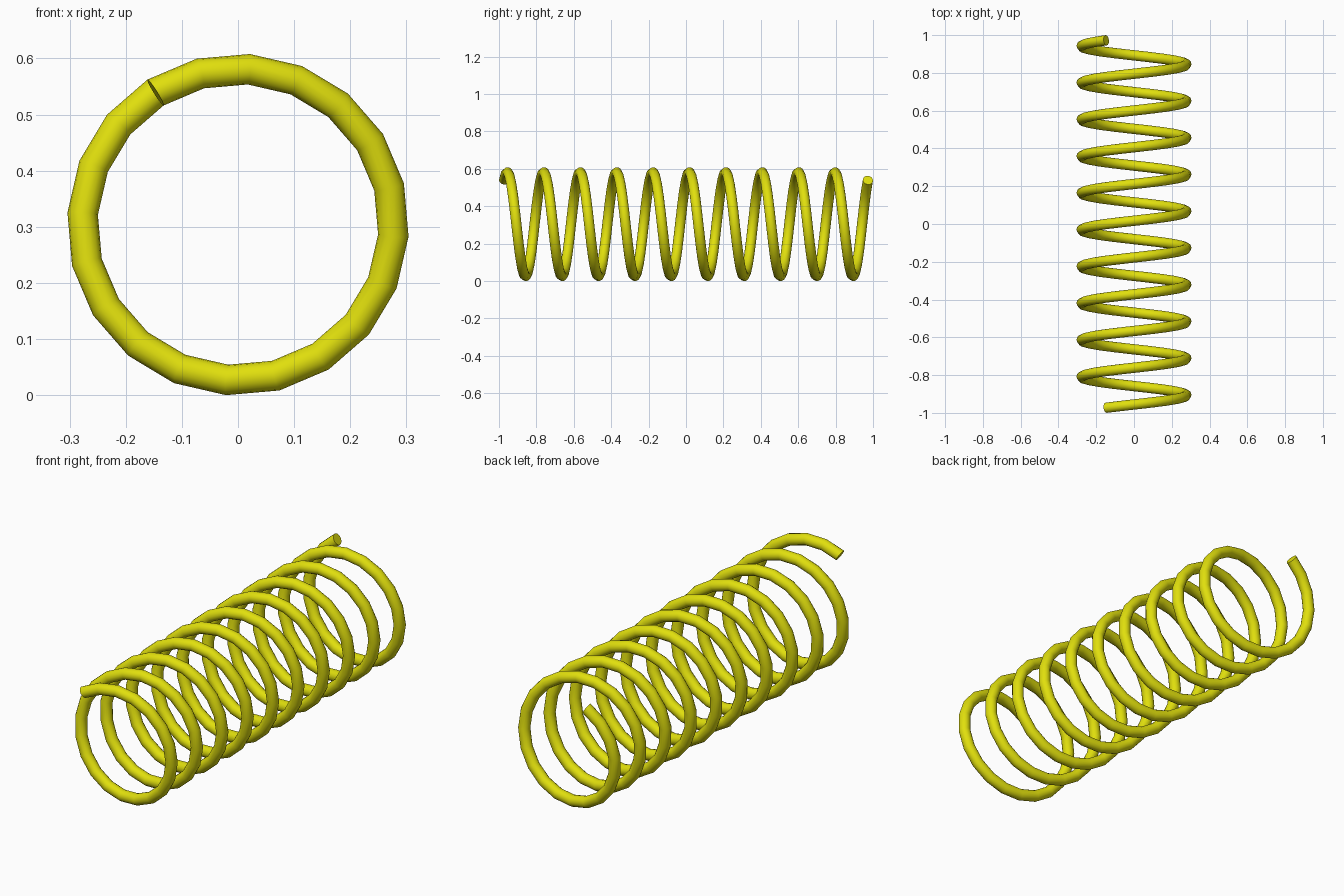
import bpy, bmesh, math
from mathutils import Vector

if "Cube" in bpy.data.objects:
    bpy.data.objects.remove(bpy.data.objects["Cube"])

TURNS, STEPS, SIDES = 10, 20, 16      # coils, segments per coil, tube sides
R, WIRE = 0.2775, 0.0272              # coil radius, wire radius
HALF = 1.0 - WIRE                     # path runs from -HALF to HALF along y
START = math.radians(122)
CENTRE_Z = (R + WIRE) * math.sin(math.radians(86))

yellow = bpy.data.materials.new("yellow")
yellow.diffuse_color = (0.75, 0.74, 0.004, 1)
yellow.use_nodes = True
yellow.node_tree.nodes["Principled BSDF"].inputs["Base Color"].default_value = yellow.diffuse_color

# Coil: sweep a round section along the helix
bm = bmesh.new()
pitch = 2 * HALF / TURNS
rings = []
for i in range(TURNS * STEPS + 1):
    a = START - 2 * math.pi * i / STEPS
    radial = Vector((math.cos(a), 0, math.sin(a)))
    tangent = Vector((math.sin(a) * R, pitch / (2 * math.pi), -math.cos(a) * R)).normalized()
    side = tangent.cross(radial)
    centre = radial * R + Vector((0, -HALF + pitch * i / STEPS, CENTRE_Z))
    ring = []
    for k in range(SIDES):
        t = 2 * math.pi * k / SIDES
        ring.append(bm.verts.new(centre + WIRE * (radial * math.cos(t) + side * math.sin(t))))
    rings.append(ring)
for a, b in zip(rings, rings[1:]):
    for k in range(SIDES):
        n = (k + 1) % SIDES
        bm.faces.new((a[k], a[n], b[n], b[k]))

# Flat cut ends of the wire
bm.faces.new(rings[0][::-1])
bm.faces.new(rings[-1])
bmesh.ops.recalc_face_normals(bm, faces=bm.faces)

mesh = bpy.data.meshes.new("spring_coil")
bm.to_mesh(mesh)
bm.free()
mesh.materials.append(yellow)
spring = bpy.data.objects.new("spring_coil", mesh)
bpy.context.collection.objects.link(spring)

# Smooth wire with sharp cut ends
bpy.context.view_layer.objects.active = spring
spring.select_set(True)
bpy.ops.object.shade_smooth_by_angle(angle=math.radians(40))
